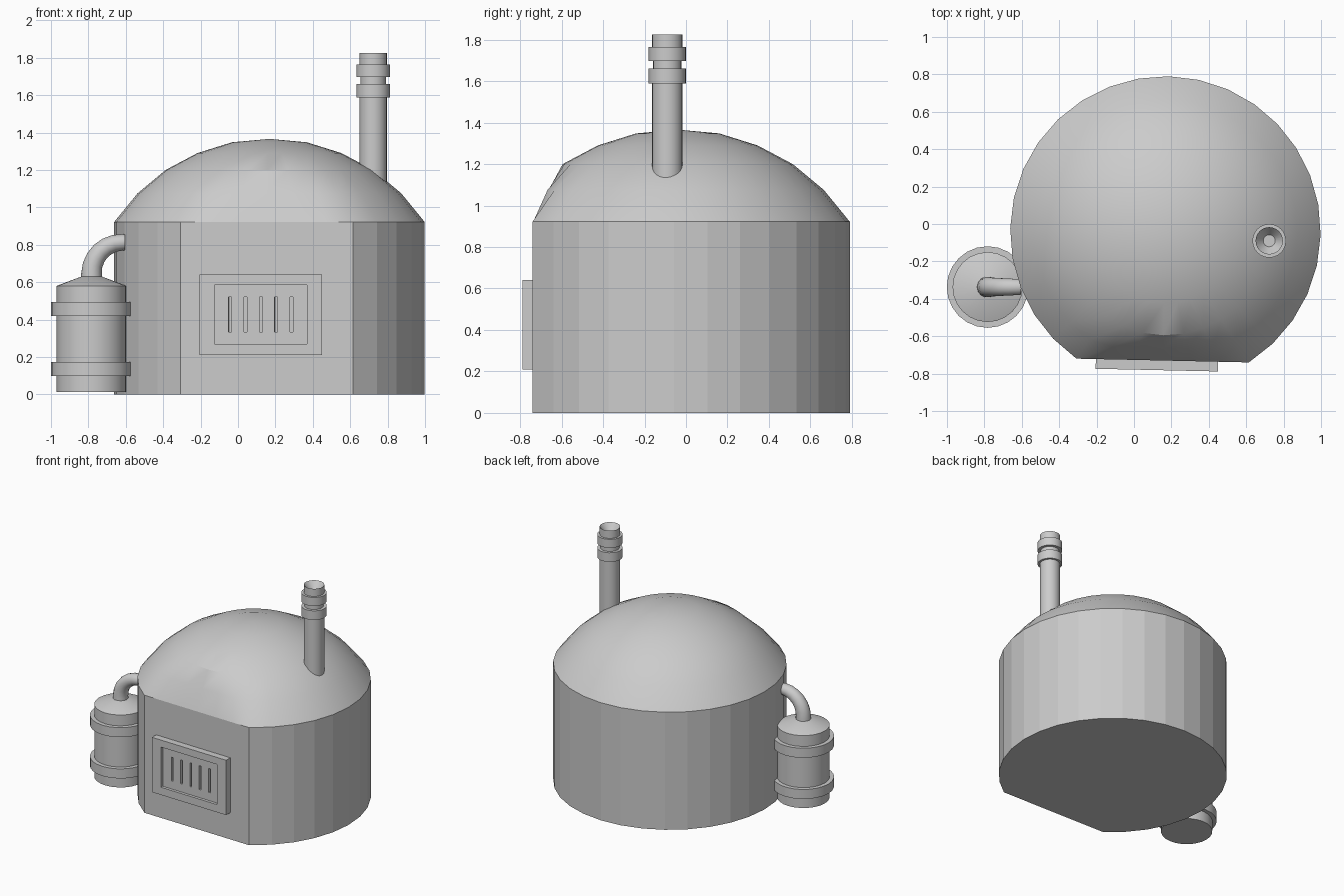
import bpy, math
from mathutils import Vector

if "Cube" in bpy.data.objects:
    bpy.data.objects.remove(bpy.data.objects["Cube"])

TILT = math.radians(-1.25)
CENTRE = (0.168, -0.04)


def make(name, verts, faces, loc=(0, 0, 0), rot=0.0, angle=None):
    me = bpy.data.meshes.new(name)
    me.from_pydata(verts, [], faces)
    me.validate()
    ob = bpy.data.objects.new(name, me)
    ob.location = loc
    ob.rotation_euler.z = rot
    bpy.context.collection.objects.link(ob)
    bpy.ops.object.select_all(action='DESELECT')
    ob.select_set(True)
    bpy.context.view_layer.objects.active = ob
    if angle:
        bpy.ops.object.shade_smooth_by_angle(angle=math.radians(angle))
    return ob


def skin(rings, cap_start=True, cap_end=True):
    """Join equal rings of points with quads and optional end caps."""
    n = len(rings[0])
    verts = [p for r in rings for p in r]
    faces = [(i * n + j, i * n + (j + 1) % n, (i + 1) * n + (j + 1) % n, (i + 1) * n + j)
             for i in range(len(rings) - 1) for j in range(n)]
    if cap_start:
        faces.append(tuple(reversed(range(n))))
    if cap_end:
        faces.append(tuple(range(len(verts) - n, len(verts))))
    return verts, faces


def circle(r, z, n):
    return [(r * math.cos(2 * math.pi * k / n), r * math.sin(2 * math.pi * k / n), z)
            for k in range(n)]


def lathe(name, profile, n, loc):
    return make(name, *skin([circle(r, z, n) for r, z in profile]), loc, 0, 35)


def box(name, x0, x1, y0, y1, z0, z1):
    ring = lambda z: [(x0, y0, z), (x1, y0, z), (x1, y1, z), (x0, y1, z)]
    return ring(z0) + ring(z1), skin([ring(z0), ring(z1)])[1]


# round body with a flattened front, and a smooth domed roof
flat = -0.83 * math.sin(math.radians(56.25))
rings = []
for r, z, limit in [(0.83, 0, flat), (0.83, 0.922, flat), (0.705, 1.075, flat + 0.068),
                    (0.555, 1.2, -1), (0.385, 1.29, -1), (0.2, 1.348, -1)]:
    rings.append([(x, max(y, limit), h) for x, y, h in circle(r, z, 32)])
verts, faces = skin(rings, True, False)
top = len(verts)
verts.append((0, 0, 1.366))
faces += [(top - 32 + j, top - 32 + (j + 1) % 32, top) for j in range(32)]
body = make("domed_body", verts, faces, (*CENTRE, 0), TILT, 30)
for p in body.data.polygons:
    if p.center.z < 0.9:
        p.use_smooth = False

# front vent panel: recessed plate with five slits
loc = (*CENTRE, 0)
cx = -0.03
front = -0.742
panel = make("vent_panel", *box("", cx - 0.327, cx + 0.327, front, flat + 0.02, 0.21, 0.64), loc, TILT)
recess = box("", cx - 0.247, cx + 0.247, front - 0.1, front + 0.022, 0.27, 0.585)
slits_v, slits_f = [], []
for i in range(5):
    x = cx + (i - 2) * 0.082
    v, f = box("", x - 0.008, x + 0.008, front - 0.1, front + 0.05, 0.333, 0.52)
    slits_f += [tuple(a + len(slits_v) for a in q) for q in f]
    slits_v += v
for name, data in (("recess_cutter", recess), ("slit_cutter", (slits_v, slits_f))):
    cutter = make(name, *data, loc, TILT)
    cutter.hide_render = True
    bpy.context.view_layer.objects.active = panel
    mod = panel.modifiers.new(name, 'BOOLEAN')
    mod.operation = 'DIFFERENCE'
    mod.solver = 'EXACT'
    mod.object = cutter
    bpy.ops.object.modifier_apply(modifier=name)
    bpy.data.objects.remove(cutter)

# chimney with two collars and a funnel mouth
lathe("chimney", [(0.073, 1.0), (0.073, 1.588), (0.09, 1.588), (0.09, 1.66), (0.068, 1.66),
                  (0.068, 1.698), (0.09, 1.698), (0.09, 1.765), (0.073, 1.765), (0.073, 1.825),
                  (0.032, 1.77)], 24, (0.723, -0.09, 0))

# side tank with two bands and a conical lid
TANK = (-0.783, -0.337, 0)
lathe("side_tank", [(0.187, 0.012), (0.187, 0.097), (0.218, 0.097), (0.218, 0.172), (0.187, 0.172),
                    (0.187, 0.42), (0.218, 0.42), (0.218, 0.495), (0.187, 0.495), (0.187, 0.58),
                    (0.055, 0.63)], 24, TANK)

# tapering elbow pipe from the tank to the body
path = [(0, 0.61, 0)]
path += [(0.165 - 0.165 * math.cos(a), 0.648 + 0.165 * math.sin(a), a)
         for a in (math.radians(90 * i / 6) for i in range(7))]
path.append((0.18, 0.813, math.pi / 2))
rings = []
for i, (x, z, a) in enumerate(path):
    r = 0.057 - 0.015 * i / (len(path) - 1)
    side = Vector((math.cos(a), 0, -math.sin(a)))
    rings.append([tuple(Vector((x, 0, z)) + side * u + Vector((0, v, 0)))
                  for u, v, _ in circle(r, 0, 14)])
make("elbow_pipe", *skin(rings), TANK, 0, 35)
